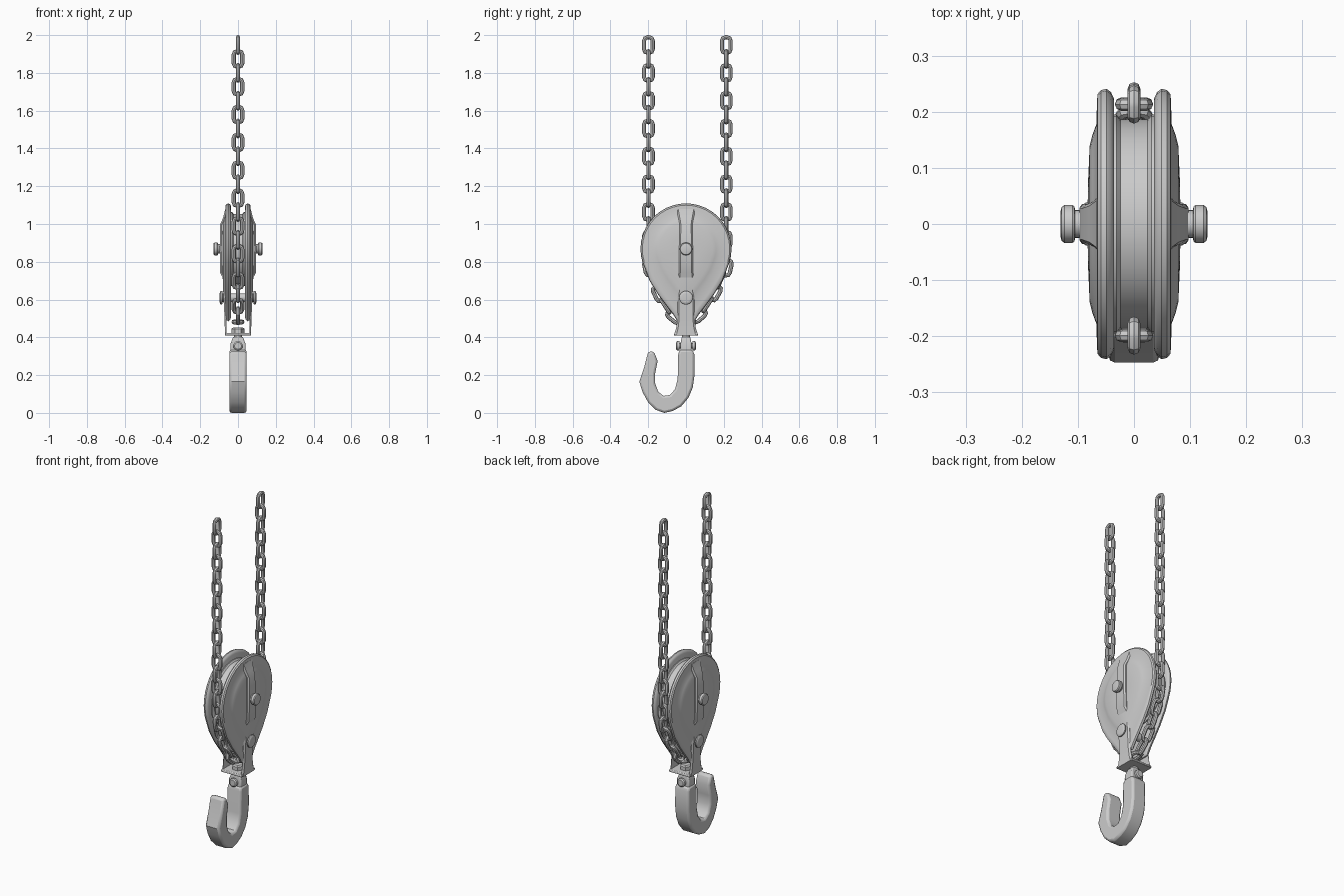
import bpy, bmesh, math
from mathutils import Matrix, Vector

if "Cube" in bpy.data.objects:
    bpy.data.objects.remove(bpy.data.objects["Cube"])


def loft(name, rings, mirror=False, closed=False, bevel=0):
    """Skin a list of equal-length point rings; cap the ends or close the loop."""
    bm = bmesh.new()
    vs = [[bm.verts.new(p) for p in r] for r in rings]
    n = len(vs[0])
    pairs = list(zip(vs, vs[1:])) + ([(vs[-1], vs[0])] if closed else [])
    for a, b in pairs:
        for i in range(n):
            j = (i + 1) % n
            bm.faces.new((a[i], a[j], b[j], b[i]))
    if not closed:
        bm.faces.new(vs[0])
        bm.faces.new(vs[-1])
    bmesh.ops.recalc_face_normals(bm, faces=bm.faces)
    me = bpy.data.meshes.new(name)
    bm.to_mesh(me)
    bm.free()
    ob = bpy.data.objects.new(name, me)
    bpy.context.collection.objects.link(ob)
    if mirror:
        ob.modifiers.new("mirror", 'MIRROR').use_mirror_merge = False
    if bevel:
        m = ob.modifiers.new("bevel", 'BEVEL')
        m.width, m.segments, m.angle_limit = bevel, 2, math.radians(50)
    return ob


def lathe(name, profile, center, axis, n=20, mirror=False):
    """Revolve (position along axis, radius) points."""
    rings = []
    for t, r in profile:
        ring = []
        for i in range(n):
            a = 2 * math.pi * i / n
            c, s = r * math.cos(a), r * math.sin(a)
            p = {'x': (t, c, s), 'y': (c, t, s), 'z': (c, s, t)}[axis]
            ring.append(Vector(p) + Vector(center))
        rings.append(ring)
    return loft(name, rings, mirror)


def rect(z, hx, hy):
    return [(-hx, -hy, z), (hx, -hy, z), (hx, hy, z), (-hx, hy, z)]


CZ = 0.868  # wheel centre height

# Teardrop cheek plates with rolled rim and raised dome
half = [(0.241 * math.cos(math.radians(a)), CZ + 0.241 * math.sin(math.radians(a)))
        for a in range(82, -26, -9)]
half += [(0.193, 0.70), (0.147, 0.625), (0.102, 0.565), (0.067, 0.52), (0.046, 0.485)]
outline = [(0, CZ + 0.241)] + half + [(-y, z) for y, z in reversed(half)]
section = [(0.02, 0.036), (0.93, 0.036), (0.975, 0.041), (1.0, 0.049), (0.99, 0.059),
           (0.96, 0.065), (0.9, 0.066), (0.74, 0.067), (0.66, 0.074), (0.58, 0.079),
           (0.3, 0.082), (0.02, 0.083)]
loft("cheek_plate", [[(x, y * s, CZ + (z - CZ) * s) for y, z in outline]
                     for s, x in section], mirror=True)

# Grooved wheel between the cheeks
lathe("pulley_wheel", [(-0.037, 0.195), (-0.031, 0.195), (-0.024, 0.186),
                       (0.024, 0.186), (0.031, 0.195), (0.037, 0.195)],
      (0, 0, CZ), 'x', 40)

# Side straps: (height, outer x, half width)
strap = [(1.08, 0.067, 0.052), (1.03, 0.080, 0.040), (1.0, 0.094, 0.034), (CZ, 0.097, 0.036),
         (0.74, 0.094, 0.038), (0.715, 0.080, 0.041), (0.61, 0.077, 0.046),
         (0.50, 0.071, 0.045), (0.45, 0.070, 0.052), (0.41, 0.070, 0.064)]
loft("side_strap", [[(0.061, -w, z), (x - 0.008, -w, z), (x, -w * 0.8, z),
                     (x, w * 0.8, z), (x - 0.008, w, z), (0.061, w, z)]
                    for z, x, w in strap], mirror=True)

# Bottom crosspiece joining the straps
loft("bottom_plate", [rect(0.41, 0.069, 0.064), rect(0.424, 0.069, 0.061)], bevel=0.003)

# Axle and lower pin with mushroom heads
lathe("axle_pin", [(0.0, 0.025), (0.105, 0.025), (0.106, 0.031), (0.110, 0.034),
                   (0.124, 0.034), (0.129, 0.030), (0.131, 0.022)], (0, 0, CZ), 'x', mirror=True)
lathe("lower_pin", [(0.0, 0.022), (0.081, 0.022), (0.082, 0.033), (0.085, 0.036),
                    (0.092, 0.036), (0.096, 0.031), (0.097, 0.022)], (0, 0, 0.61), 'x', mirror=True)

# Swivel stem, nut and tapered hook collar
lathe("swivel_stem", [(0.38, 0.022), (0.44, 0.022)], (0, 0, 0), 'z', 16)
lathe("swivel_nut", [(0.424, 0.034), (0.445, 0.034), (0.452, 0.026)], (0, 0, 0), 'z', 6)
loft("hook_collar", [rect(0.31, 0.040, 0.030), rect(0.365, 0.040, 0.030),
                     rect(0.403, 0.026, 0.022)], bevel=0.006)
lathe("hook_pin", [(-0.052, 0.018), (-0.047, 0.025), (-0.035, 0.025), (-0.034, 0.015),
                   (0.034, 0.015), (0.035, 0.025), (0.047, 0.025), (0.052, 0.018)],
      (0, 0, 0.355), 'y')

# Hook from a side profile (y, z)
hook = [(0.035, 0.335), (0.044, 0.31), (0.045, 0.20), (0.036, 0.135), (0.013, 0.08),
        (-0.025, 0.035), (-0.07, 0.01), (-0.115, 0.0), (-0.16, 0.016), (-0.20, 0.055),
        (-0.23, 0.11), (-0.247, 0.165), (-0.222, 0.24), (-0.20, 0.325), (-0.17, 0.325),
        (-0.15, 0.275), (-0.163, 0.21), (-0.163, 0.155), (-0.147, 0.112), (-0.118, 0.09),
        (-0.085, 0.095), (-0.058, 0.125), (-0.044, 0.18), (-0.041, 0.31), (-0.034, 0.335)]
loft("hook", [[(x, y, z) for y, z in hook] for x in (-0.046, 0.046)], bevel=0.012)

# Chain link: rounded rectangle wire loop, long axis z
L, W, R, C = 0.105, 0.068, 0.0112, 0.018
hx, hz = W / 2 - R, L / 2 - R
rings = []
for sx, sz, a0 in ((1, 1, 0), (-1, 1, 90), (-1, -1, 180), (1, -1, 270)):
    for k in range(3):
        a = math.radians(a0 + 45 * k)
        d = Vector((math.cos(a), 0, math.sin(a)))
        c = Vector((sx * (hx - C), 0, sz * (hz - C))) + d * C
        rings.append([c + (d * math.cos(b) + Vector((0, 1, 0)) * math.sin(b)) * R
                      for b in (2 * math.pi * i / 8 for i in range(8))])
link = loft("chain_link", rings, closed=True)

# Chain path passing under the wheel, links alternating by a quarter turn
top = 2 - L / 2
path = [Vector((0, y, z)) for y, z in (
    (-0.199, top), (-0.199, 0.85), (-0.195, 0.77), (-0.153, 0.65), (-0.105, 0.555),
    (-0.05, 0.50), (0, 0.48), (0.05, 0.50), (0.105, 0.555), (0.165, 0.66),
    (0.215, 0.77), (0.213, 0.9), (0.213, top))]
lens = [(b - a).length for a, b in zip(path, path[1:])]
total = sum(lens)


def along(s):
    for a, b, l in zip(path, path[1:], lens):
        if s <= l or b is path[-1]:
            return a.lerp(b, s / l)
        s -= l


count = 2 * round(total / 0.1445)
step = total / count
for k in range(count + 1):
    ob = link if k == 0 else bpy.data.objects.new("chain_link", link.data)
    if k:
        bpy.context.collection.objects.link(ob)
    s = k * step
    t = (along(s + step / 2) - along(s - step / 2)).normalized()
    n, x = Vector((0, t.z, -t.y)), Vector((1, 0, 0))
    wide, flat = (n, -x) if k % 2 == 0 else (x, n)
    m = Matrix((wide, flat, t)).transposed().to_4x4()
    m.translation = along(s)
    ob.matrix_world = m

# Smooth shading with crisp edges
bpy.ops.object.select_all(action='SELECT')
bpy.context.view_layer.objects.active = link
bpy.ops.object.shade_smooth_by_angle(angle=math.radians(35))
